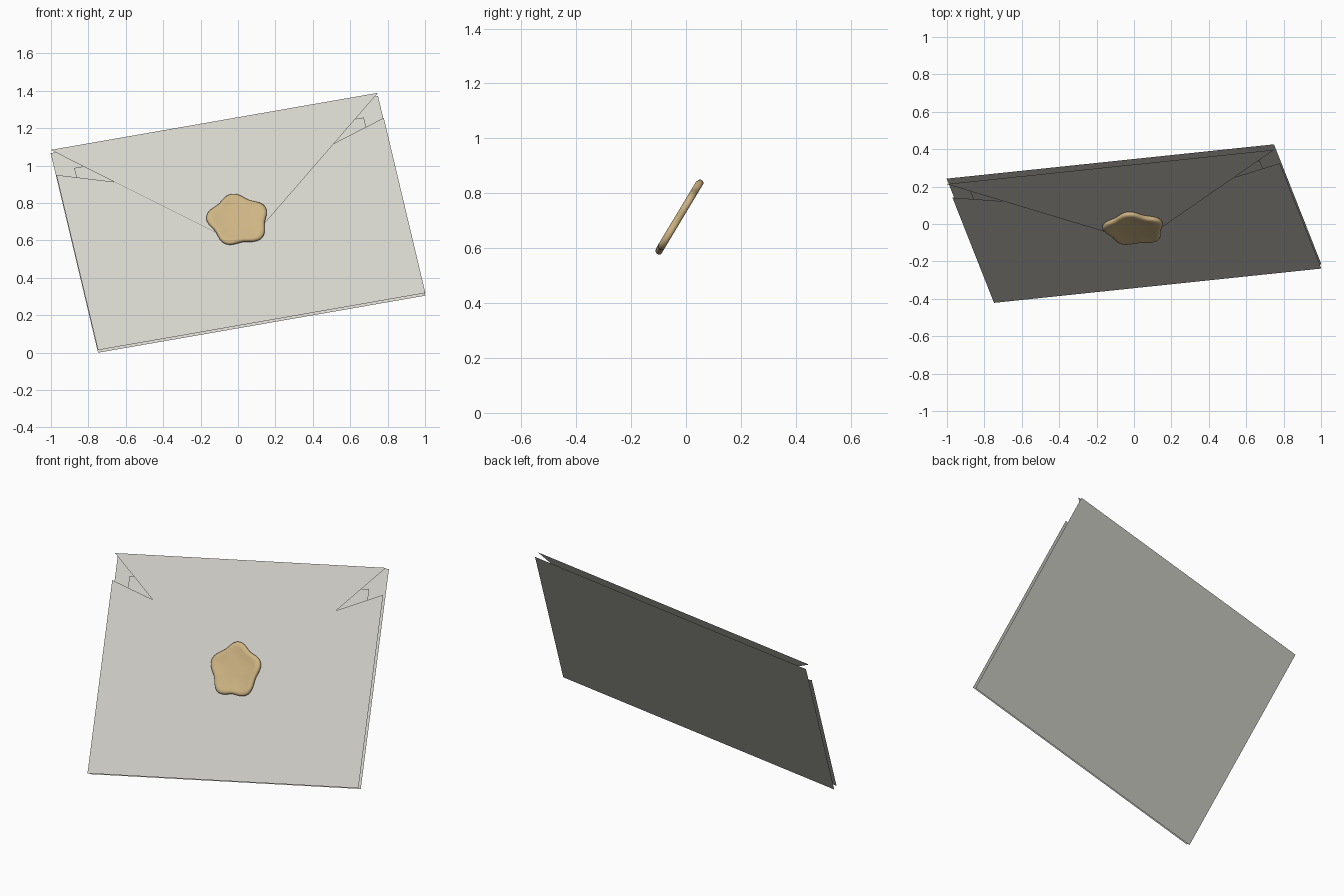
import bpy, bmesh, math
from mathutils import Matrix

cube = bpy.data.objects.get("Cube")
if cube:
    bpy.data.objects.remove(cube, do_unlink=True)


def material(name, rgb):
    mat = bpy.data.materials.new(name)
    mat.use_nodes = True
    mat.diffuse_color = (*rgb, 1)
    mat.node_tree.nodes["Principled BSDF"].inputs["Base Color"].default_value = (*rgb, 1)
    return mat


paper = material("warm_white_paper", (0.66, 0.65, 0.60))
wax = material("golden_wax", (0.62, 0.46, 0.23))

# Leaning pose shared by every part
POSE = (Matrix.Translation((0, 0, 0.694))
        @ Matrix.Rotation(math.radians(59), 4, 'X')
        @ Matrix.Rotation(math.radians(11.5), 4, 'Z'))
W, H = 0.893, 0.635


def add_object(name, bm, mat):
    mesh = bpy.data.meshes.new(name)
    bm.to_mesh(mesh)
    bm.free()
    mesh.materials.append(mat)
    obj = bpy.data.objects.new(name, mesh)
    obj.matrix_world = POSE
    bpy.context.collection.objects.link(obj)
    return obj


def sheet(name, half, level, flip=False):
    """Paper sheet from its right-hand outline (bottom to top), mirrored in x."""
    outline = half + [(-x, y) for x, y in reversed(half) if x > 0]
    bm = bmesh.new()
    face = bm.faces.new([bm.verts.new((x, y, level)) for x, y in outline])
    if flip:
        face.normal_flip()
    bmesh.ops.triangulate(bm, faces=bm.faces[:])
    return add_object(name, bm, paper)


# Envelope sheets, back to front
sheet("envelope_back", [(W, -H), (W, H)], -0.016, flip=True)
sheet("letter_card", [(0.79, -0.51), (0.79, 0.51)], 0.0)
sheet("envelope_pocket", [(W, -H), (W, 0.48), (0, 0.165)], 0.011)
sheet("envelope_flap", [(0, -0.115), (0.05, -0.105), (0.1, -0.075), (W, H)], 0.018)

# Wax seal: lobed rings with a rounded rim and a shallow dished centre
N = 80
RINGS = [(0.97, 0.018), (1.0, 0.026), (1.0, 0.034), (0.97, 0.041),
         (0.9, 0.045), (0.8, 0.044), (0.65, 0.040), (0.35, 0.038)]


def radius(a):
    return 0.153 + 0.013 * math.cos(5 * (a - math.pi / 2)) + 0.004 * math.cos(2 * a + 1)


bm = bmesh.new()
rings = []
for scale, level in RINGS:
    ring = []
    for i in range(N):
        a = math.tau * i / N
        r = scale * radius(a)
        ring.append(bm.verts.new((r * math.cos(a), r * math.sin(a), level)))
    rings.append(ring)
for low, high in zip(rings, rings[1:]):
    for i in range(N):
        j = (i + 1) % N
        bm.faces.new((low[i], low[j], high[j], high[i]))
bm.faces.new(rings[-1])
bm.faces.new(rings[0][::-1])
for f in bm.faces:
    f.smooth = True
add_object("wax_seal", bm, wax)
